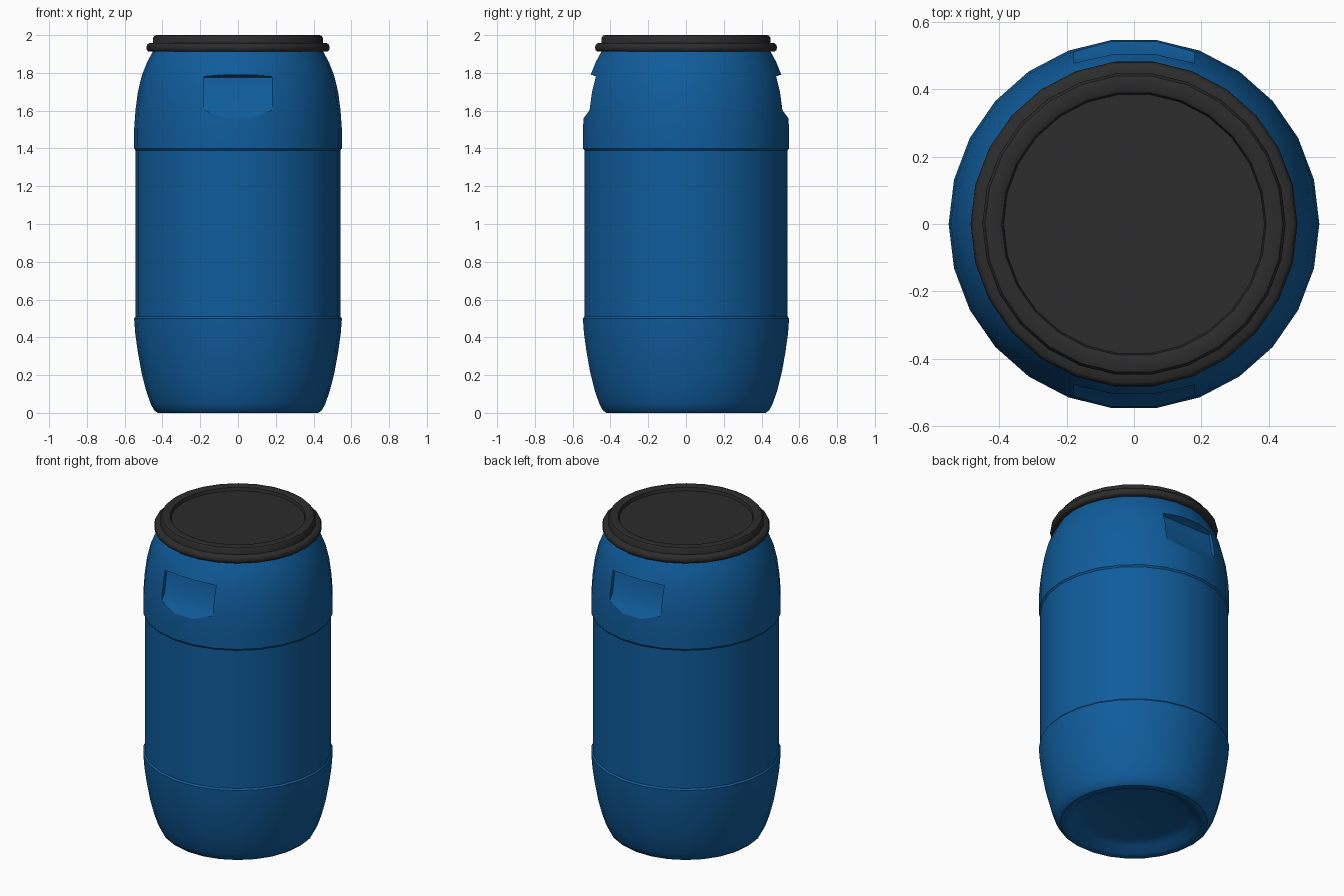
import bpy, bmesh, math

if "Cube" in bpy.data.objects:
    bpy.data.objects.remove(bpy.data.objects["Cube"])

SEGMENTS = 26


def material(name, rgb):
    m = bpy.data.materials.new(name)
    m.diffuse_color = (*rgb, 1)
    m.use_nodes = True
    m.node_tree.nodes["Principled BSDF"].inputs["Base Color"].default_value = m.diffuse_color
    return m


blue = material("blue_plastic", (0.005, 0.107, 0.33))
black = material("black_plastic", (0.025, 0.025, 0.025))


def finish(name, bm, mat):
    bmesh.ops.recalc_face_normals(bm, faces=bm.faces)
    mesh = bpy.data.meshes.new(name)
    bm.to_mesh(mesh)
    bm.free()
    obj = bpy.data.objects.new(name, mesh)
    bpy.context.collection.objects.link(obj)
    mesh.materials.append(mat)
    return obj


def lathe(name, profile, mat):
    """Spin (radius, z) points into a closed solid, capped at both ends."""
    bm = bmesh.new()
    rings = []
    for r, z in profile:
        angles = [2 * math.pi * i / SEGMENTS for i in range(SEGMENTS)]
        rings.append([bm.verts.new((r * math.cos(a), r * math.sin(a), z)) for a in angles])
    for low, high in zip(rings, rings[1:]):
        for i in range(SEGMENTS):
            j = (i + 1) % SEGMENTS
            bm.faces.new((low[i], low[j], high[j], high[i]))
    bm.faces.new(rings[0])
    bm.faces.new(rings[-1])
    return finish(name, bm, mat)


def smooth(obj, degrees):
    bpy.ops.object.select_all(action='DESELECT')
    obj.select_set(True)
    bpy.context.view_layer.objects.active = obj
    bpy.ops.object.shade_smooth_by_angle(angle=math.radians(degrees))


# Barrel body: hollow foot, rounded ends and a slightly sunken middle
body = lathe("barrel_body", [
    (0.29, 0.05), (0.34, 0.035), (0.38, 0.005), (0.40, 0.0), (0.425, 0.0),
    (0.445, 0.015), (0.463, 0.05), (0.487, 0.12), (0.51, 0.21), (0.53, 0.32),
    (0.544, 0.42), (0.55, 0.50), (0.542, 0.51), (0.542, 1.39), (0.55, 1.40),
    (0.55, 1.50), (0.543, 1.60), (0.53, 1.70), (0.508, 1.79), (0.48, 1.86),
    (0.447, 1.92)], blue)

# Handle recesses: undercut pockets at the front and back
POCKET = [(0.46, 1.775), (0.482, 1.64), (0.55, 1.55), (0.62, 1.55), (0.62, 1.79), (0.50, 1.79)]
for label, side in (("front", -1), ("back", 1)):
    bm = bmesh.new()
    ends = [[bm.verts.new((x, side * y, z)) for y, z in POCKET] for x in (-0.18, 0.18)]
    bm.faces.new(ends[0])
    bm.faces.new(ends[1])
    for i in range(len(POCKET)):
        j = (i + 1) % len(POCKET)
        bm.faces.new((ends[0][i], ends[0][j], ends[1][j], ends[1][i]))
    cutter = finish(label + "_handle_cutter", bm, blue)
    cutter.hide_render = True
    cutter.hide_set(True)
    cut = body.modifiers.new(label + "_handle", 'BOOLEAN')
    cut.operation = 'DIFFERENCE'
    cut.solver = 'EXACT'
    cut.object = cutter

# Apply the cuts so that the smoothing sees the final edges
bpy.context.view_layer.update()
cut_mesh = bpy.data.meshes.new_from_object(body.evaluated_get(bpy.context.evaluated_depsgraph_get()))
body.modifiers.clear()
body.data = cut_mesh
smooth(body, 30)

# Lid: raised rim around a sunken top
lid = lathe("lid", [
    (0.43, 1.91), (0.45, 1.91), (0.45, 1.985), (0.442, 1.997), (0.432, 2.0),
    (0.402, 2.0), (0.392, 1.995), (0.387, 1.975)], black)
smooth(lid, 35)

# Clamp ring: rounded band around the lid
ring = lathe("clamp_ring", [
    (0.44, 1.912), (0.472, 1.912), (0.482, 1.92), (0.485, 1.934),
    (0.482, 1.948), (0.472, 1.957), (0.44, 1.957)], black)
smooth(ring, 50)
